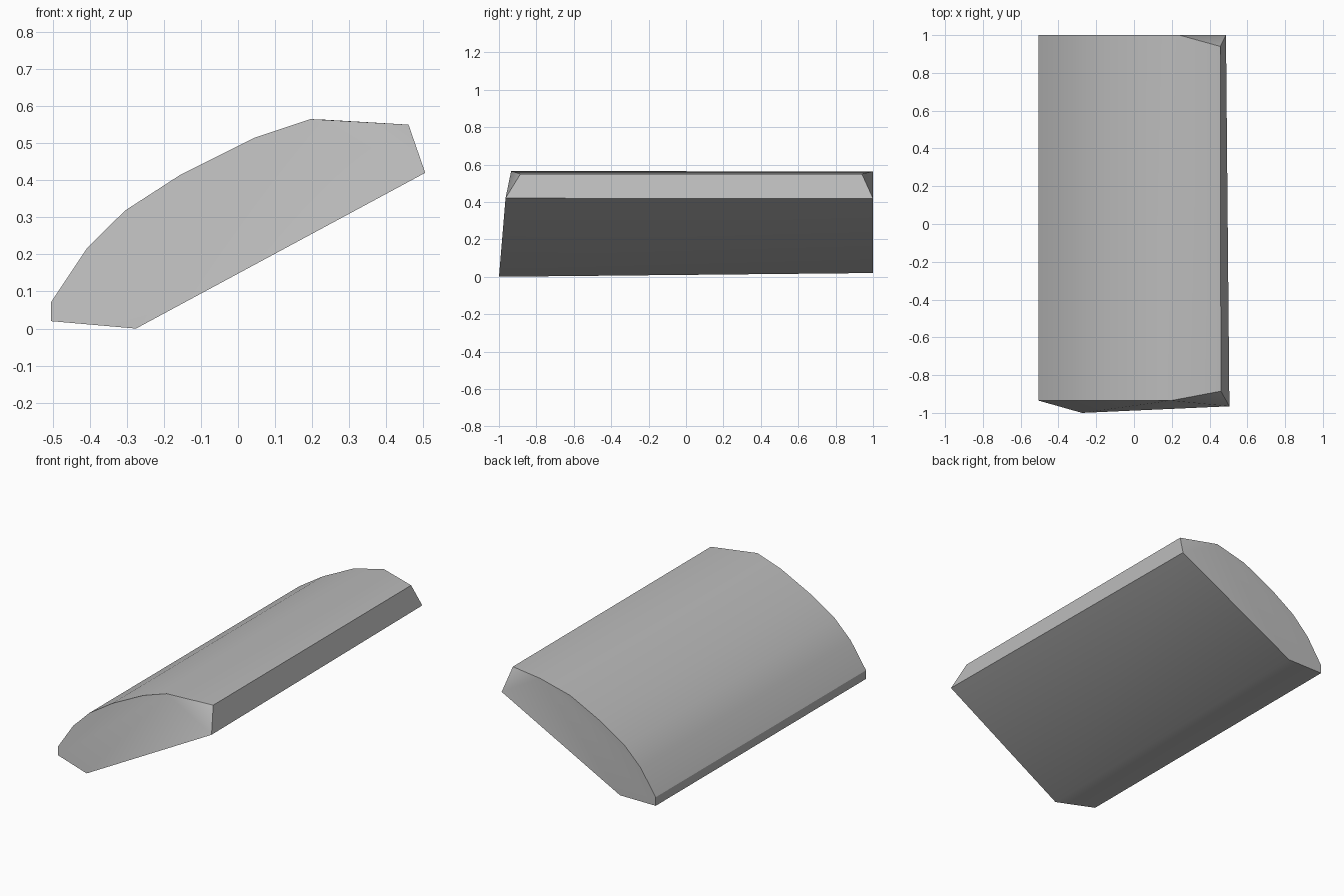
import bpy, bmesh, math

cube = bpy.data.objects.get("Cube")
if cube:
    bpy.data.objects.remove(cube, do_unlink=True)

# Plain grey stone
grey = bpy.data.materials.new("grey")
grey.use_nodes = True
colour = (0.5, 0.5, 0.5, 1)
grey.diffuse_color = colour
grey.node_tree.nodes["Principled BSDF"].inputs["Base Color"].default_value = colour

# Shared curved back of the slab, from crest down to the low edge (x, z)
arc = [(0.045, 0.515), (-0.155, 0.415), (-0.305, 0.318),
       (-0.407, 0.217), (-0.505, 0.07), (-0.505, 0.02)]

# Each end ring: underside corner, outer corner, bevelled top corner, crest, arc
front = [(-0.275, -1, 0), (0.505, -0.965, 0.42), (0.46, -0.885, 0.55),
         (0.195, -0.935, 0.565)] + [(x, -0.935, z) for x, z in arc]
back = [(-0.275, 1, 0.02), (0.487, 1, 0.418), (0.457, 0.94, 0.55),
        (0.24, 1, 0.563)] + [(x, 1, z) for x, z in arc]

bm = bmesh.new()
rings = [[bm.verts.new(p) for p in ring] for ring in (front, back)]
f, b = rings
n = len(f)

# Long sides
for i in range(n):
    j = (i + 1) % n
    bm.faces.new((f[i], f[j], b[j], b[i]))

# End caps: chipped corner, middle triangle and the flat remainder
for ring in rings:
    bm.faces.new((ring[1], ring[2], ring[3]))
    bm.faces.new((ring[0], ring[1], ring[3]))
    bm.faces.new([ring[0]] + ring[3:])

bmesh.ops.recalc_face_normals(bm, faces=bm.faces)
mesh = bpy.data.meshes.new("curved_slab")
bm.to_mesh(mesh)
bm.free()
mesh.materials.append(grey)

slab = bpy.data.objects.new("curved_slab", mesh)
bpy.context.collection.objects.link(slab)
bpy.ops.object.select_all(action='DESELECT')
slab.select_set(True)
bpy.context.view_layer.objects.active = slab
bpy.ops.object.shade_smooth_by_angle(angle=math.radians(33))
